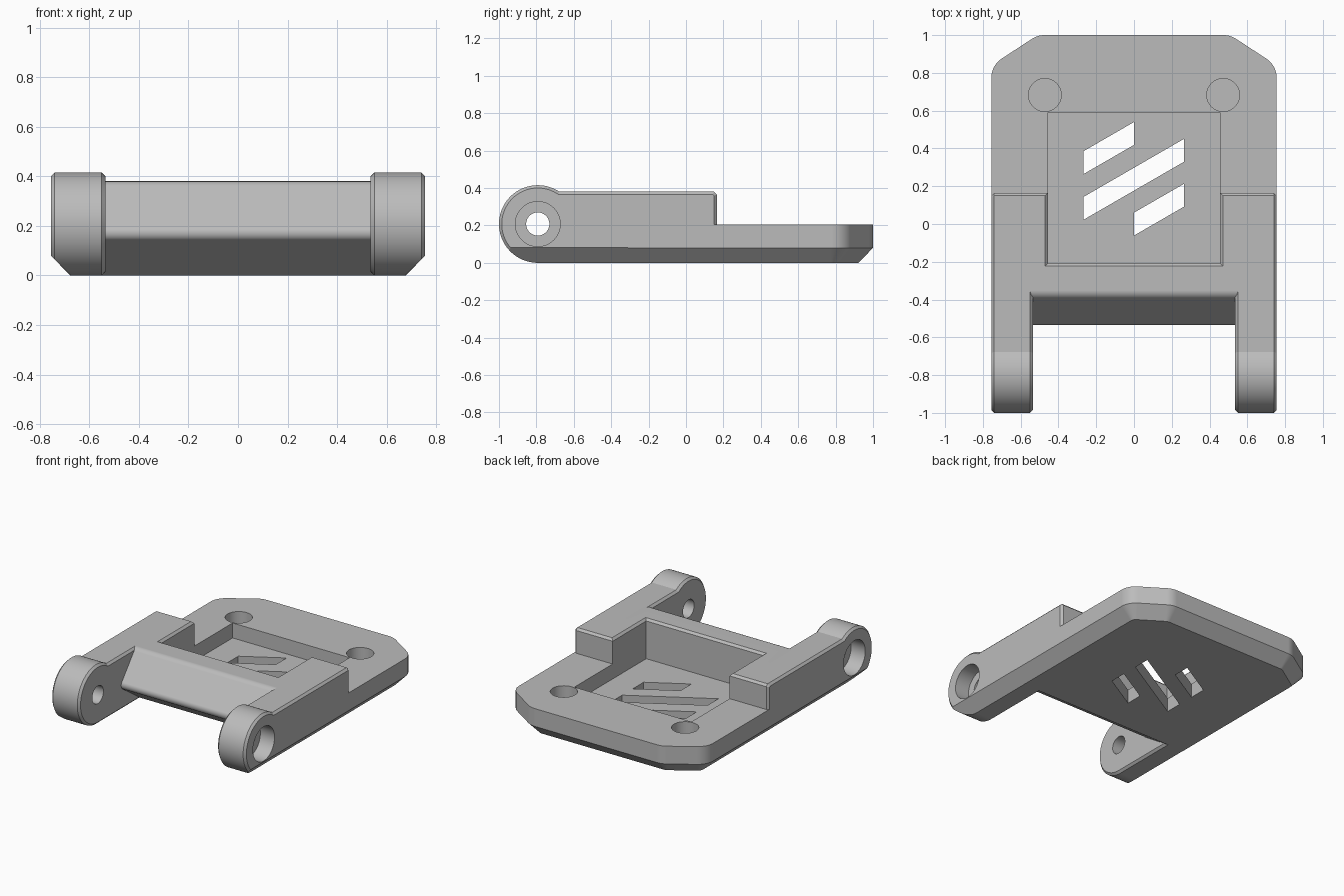
import bpy, bmesh
from math import pi, tan, cos, sin, asin
from mathutils import Vector

if "Cube" in bpy.data.objects:
    bpy.data.objects.remove(bpy.data.objects["Cube"], do_unlink=True)

grey = bpy.data.materials.new("light_grey")
grey.use_nodes = True
GREY = (0.5, 0.5, 0.5, 1)
grey.diffuse_color = GREY
grey.node_tree.nodes["Principled BSDF"].inputs["Base Color"].default_value = GREY


def fillet(points, steps=10):
    """Round every (u, v, r) corner of a polygon; corners without r stay sharp."""
    out = []
    for i, p in enumerate(points):
        here = Vector(p[:2])
        if len(p) < 3:
            out.append(here)
            continue
        a = (Vector(points[i - 1][:2]) - here).normalized()
        b = (Vector(points[(i + 1) % len(points)][:2]) - here).normalized()
        half = (pi - a.angle(b)) / 2
        centre = here + (a + b).normalized() * p[2] / cos(half)
        start = here + a * p[2] * tan(half) - centre
        end = here + b * p[2] * tan(half) - centre
        out += [centre + start.lerp(end, k / steps).normalized() * p[2]
                for k in range(steps + 1)]
    return out


def offset(points, d):
    """Move a counter-clockwise polygon inward by d."""
    out = []
    for i, p in enumerate(points):
        e1 = (p - points[i - 1]).normalized()
        e2 = (points[(i + 1) % len(points)] - p).normalized()
        n1, n2 = Vector((-e1.y, e1.x)), Vector((-e2.y, e2.x))
        out.append(p + (n1 + n2) * d / (1 + n1.dot(n2)))
    return out


def circle(u, v, r, n=64, start=0, end=2 * pi):
    return [Vector((u + r * cos(start + (end - start) * k / n),
                    v + r * sin(start + (end - start) * k / n))) for k in range(n)]


def loft(name, rings, axis="Z", trim=None):
    """Closed solid through (polygon, level) rings stacked along Z or X."""
    bm = bmesh.new()
    loops = []
    for poly, t in rings:
        loops.append([bm.verts.new((p[0], p[1], t) if axis == "Z" else (t, p[0], p[1]))
                      for p in poly])
    for lo, hi in zip(loops, loops[1:]):
        for i in range(len(lo)):
            bm.faces.new((lo[i - 1], lo[i], hi[i], hi[i - 1]))
    bm.faces.new(loops[0])
    bm.faces.new(loops[-1])
    if trim:
        bmesh.ops.bisect_plane(bm, geom=bm.verts[:] + bm.edges[:] + bm.faces[:],
                               plane_co=trim[0], plane_no=trim[1], clear_outer=True)
        bmesh.ops.holes_fill(bm, edges=[e for e in bm.edges if e.is_boundary], sides=0)
    bmesh.ops.recalc_face_normals(bm, faces=bm.faces[:])
    mesh = bpy.data.meshes.new(name)
    bm.to_mesh(mesh)
    bm.free()
    mesh.materials.append(grey)
    obj = bpy.data.objects.new(name, mesh)
    bpy.context.collection.objects.link(obj)
    return obj


def combine(target, tool, operation):
    mod = target.modifiers.new(tool.name, "BOOLEAN")
    mod.operation, mod.solver, mod.object = operation, "EXACT", tool
    tool.hide_render = True
    bpy.context.view_layer.objects.active = target
    bpy.ops.object.modifier_apply(modifier=mod.name)
    bpy.data.objects.remove(tool, do_unlink=True)


HALF, TOP, SLAB, EDGE, CUT = 0.755, 0.38, 0.205, 0.015, 0.078
BACK, FRONT = 0.165, -0.31      # ends of the raised part and of the underside


# Base slab with clipped, rounded rear corners and a chamfered underside
def outline(front):
    return fillet([(-HALF, front), (HALF, front), (HALF, 0.84, 0.12), (0.51, 1, 0.12),
                   (-0.51, 1, 0.12), (-HALF, 0.84, 0.12)])


body = loft("hinged_tray", [(offset(outline(FRONT - CUT), CUT), 0),
                            (outline(FRONT), 0.08), (outline(FRONT), SLAB)])

# Raised cross block with the sloping, undercut front
block = fillet([(BACK, 0), (BACK, TOP - EDGE), (BACK - EDGE, TOP), (-0.375, TOP, 0.05),
                (-0.55, 0.165, 0.035), (FRONT, 0)])
combine(body, loft("cross_block", [(block, -0.6), (block, 0.6)], "X"), "UNION")

# Side arms ending in round hinge knuckles
R = 0.2075
KY = R - 1
arm = [Vector(p) for p in ((BACK, 0), (BACK, TOP - EDGE), (BACK - EDGE, TOP))]
arm += circle(KY, R, R, 72, asin((TOP - R) / R), 1.5 * pi) + [Vector((KY, 0))]
arm_in = offset(arm, EDGE)
for side, label in ((1, "left"), (-1, "right")):
    rings = [(arm_in, side * 0.535), (arm, side * 0.55),
             (arm, side * (HALF - EDGE)), (arm_in, side * HALF)]
    chamfer = ((side * (HALF - CUT - 0.001), 0, 0), (side * 0.08, 0, -CUT))
    combine(body, loft(label + "_arm", rings, "X", chamfer), "UNION")

# Pin holes with outer counterbores, and round pockets in the slab
for side in (1, -1):
    pin, bore = circle(KY, R, 0.062), circle(KY, R, 0.12)
    combine(body, loft("pin_hole", [(pin, side * 0.48), (pin, side * 0.645),
                                    (bore, side * 0.645), (bore, side * 0.85)], "X"),
            "DIFFERENCE")
    pocket = circle(side * 0.472, 0.683, 0.087)
    combine(body, loft("pocket", [(pocket, 0.105), (pocket, 0.3)]), "DIFFERENCE")


# Rectangular recess whose rim flares out at the top
def recess(grow):
    x, y = 0.455 + grow, -0.208 - grow
    return [(-x, y), (x, y), (x, 0.59), (-x, 0.59)]


combine(body, loft("recess", [(recess(0), 0.1), (recess(0), TOP - EDGE),
                              (recess(EDGE), TOP), (recess(EDGE), 0.6)]), "DIFFERENCE")

# Slanted vent slots through the recess floor
for x0, x1, y in ((-0.268, 0, 0.385), (-0.268, 0.265, 0.143), (0, 0.265, 0.06)):
    rise = (x1 - x0) * tan(pi / 6)
    slot = [(x0, y - 0.121), (x1, y + rise - 0.121), (x1, y + rise), (x0, y)]
    combine(body, loft("vent_slot", [(slot, -0.1), (slot, 0.15)]), "DIFFERENCE")

# Smooth the round parts while keeping the edges crisp
bpy.ops.object.select_all(action="DESELECT")
body.select_set(True)
bpy.context.view_layer.objects.active = body
bpy.ops.object.shade_smooth_by_angle(angle=0.35)
normals = body.modifiers.new("even_normals", "WEIGHTED_NORMAL")
normals.keep_sharp = True
